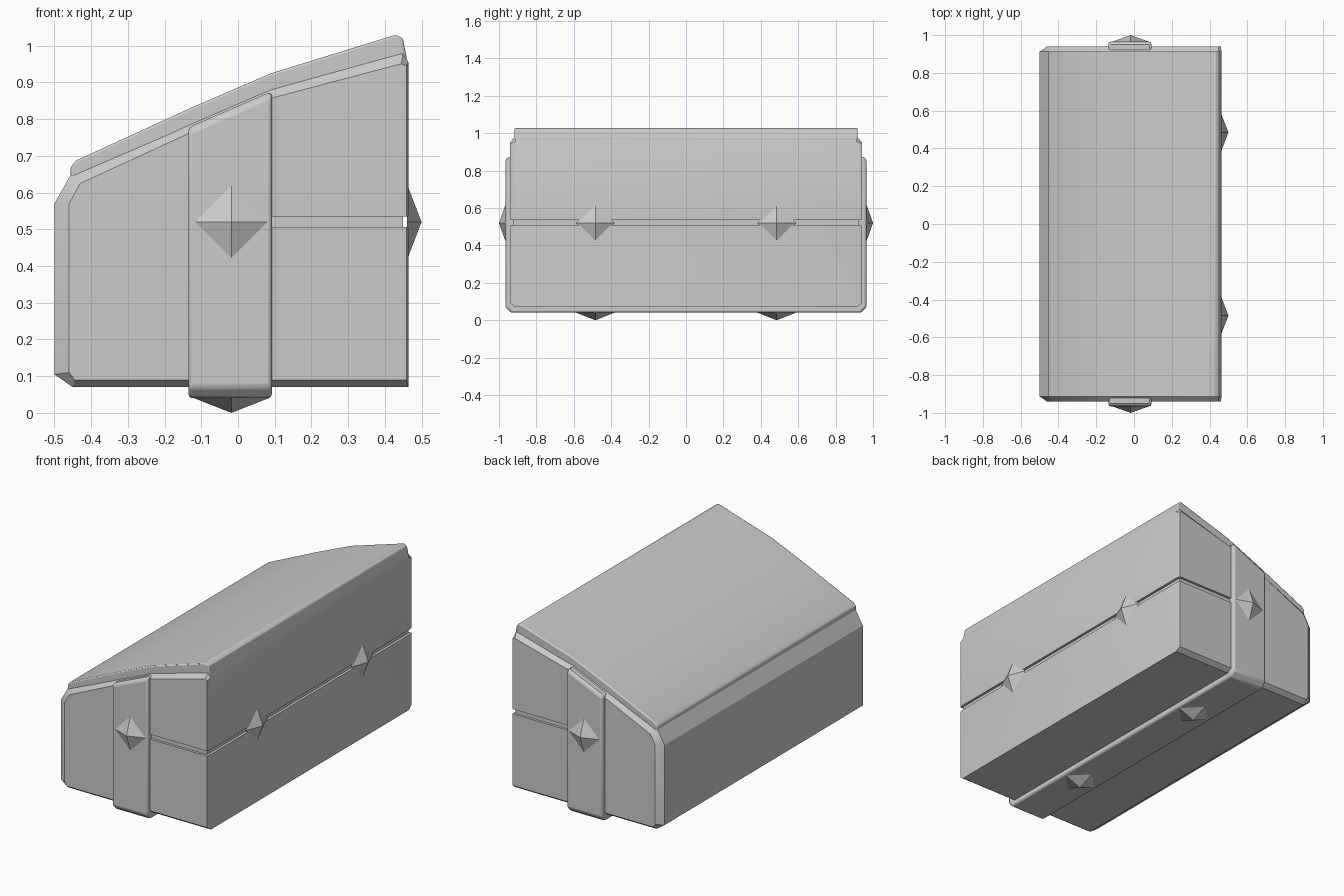
import bpy, bmesh
from mathutils import Vector

if "Cube" in bpy.data.objects:
    bpy.data.objects.remove(bpy.data.objects["Cube"])


def finish(bm, name, bevel=0.0):
    bmesh.ops.recalc_face_normals(bm, faces=bm.faces[:])
    mesh = bpy.data.meshes.new(name)
    bm.to_mesh(mesh)
    bm.free()
    ob = bpy.data.objects.new(name, mesh)
    bpy.context.collection.objects.link(ob)
    bpy.context.view_layer.objects.active = ob
    if bevel:
        mod = ob.modifiers.new("Bevel", 'BEVEL')
        mod.width, mod.segments = bevel, 2
        mod.limit_method, mod.angle_limit = 'ANGLE', 0.7
    return ob


def loft(name, rings, bevel=0.0):
    """Skin a stack of equal-length point rings and cap both ends."""
    bm = bmesh.new()
    loops = [[bm.verts.new(p) for p in ring] for ring in rings]
    n = len(loops[0])
    for a, b in zip(loops, loops[1:]):
        for i in range(n):
            j = (i + 1) % n
            bm.faces.new((a[i], a[j], b[j], b[i]))
    bm.faces.new(loops[0])
    bm.faces.new(loops[-1][::-1])
    return finish(bm, name, bevel)


def at_y(profile, y):
    return [(x, y, z) for x, z in profile]


def smooth(ob):
    bpy.ops.object.select_all(action='DESELECT')
    ob.select_set(True)
    bpy.context.view_layer.objects.active = ob
    bpy.ops.object.shade_smooth_by_angle(angle=0.5)


# Body: full profile with slightly inset end profiles
mid = [(-.45, .07), (-.5, .105), (-.5, .57), (-.455, .65), (-.13, .79),
       (.09, .885), (.45, .985), (.464, .955), (.464, .07)]
end = [(-.445, .09), (-.46, .11), (-.46, .57), (-.43, .625), (-.13, .763),
       (.09, .857), (.445, .951), (.459, .945), (.459, .09)]
body = loft("body", [at_y(end, -.94), at_y(mid, -.912), at_y(mid, .912), at_y(end, .94)])

# Groove round the tall side and the two ends
u = [(0, -1.1), (.6, -1.1), (.6, 1.1), (0, 1.1),
     (0, .926), (.449, .926), (.449, -.926), (0, -.926)]
cutter = loft("groove_cutter", [[(x, y, z) for x, y in u] for z in (.507, .535)])
cutter.hide_render = True
mod = body.modifiers.new("Groove", 'BOOLEAN')
mod.operation, mod.solver, mod.object = 'DIFFERENCE', 'EXACT', cutter
bpy.context.view_layer.objects.active = body
bpy.ops.object.modifier_apply(modifier=mod.name)
bpy.data.objects.remove(cutter)

# Sloping lid
lid_profile = [(-.455, .62), (-.456, .67), (-.44, .688), (-.13, .83), (.09, .925),
               (.43, 1.03), (.449, 1.02), (.46, .965), (.43, .93), (.09, .83), (-.13, .73)]
lid = loft("lid", [at_y(lid_profile, -.917), at_y(lid_profile, .917)], .006)

# Strap under the body and up both ends
strap_yz = [(-.965, .07), (-.935, .04), (.935, .04), (.965, .07)]
strap = loft("strap", [
    [(x, y, z) for y, z in strap_yz + [(.965, top - .012), (.95, top), (-.95, top), (-.965, top - .012)]]
    for x, top in ((-.135, .778), (.092, .876))], .01)

for ob in (body, lid, strap):
    smooth(ob)


# Pyramid studs
def stud(name, base, normal, height=.04, half=.052):
    base, normal = Vector(base), Vector(normal)
    a = normal.orthogonal().normalized()
    a = Vector([round(c) for c in a])
    b = normal.cross(a)
    bm = bmesh.new()
    ring = [bm.verts.new(base + (a * s + b * t) * half)
            for s, t in ((-1, -1), (1, -1), (1, 1), (-1, 1))]
    tip = bm.verts.new(base + normal * height)
    for i in range(4):
        bm.faces.new((ring[i], ring[(i + 1) % 4], tip))
    bm.faces.new(ring[::-1])
    finish(bm, name)


for s, side in ((-1, "front"), (1, "back")):
    stud(f"end_stud_{side}", (-.018, .963 * s, .52), (0, s, 0), .037)
    stud(f"side_stud_{side}", (.46, .485 * s, .52), (1, 0, 0))
    stud(f"bottom_stud_{side}", (-.018, .485 * s, .041), (0, 0, -1), .041)
